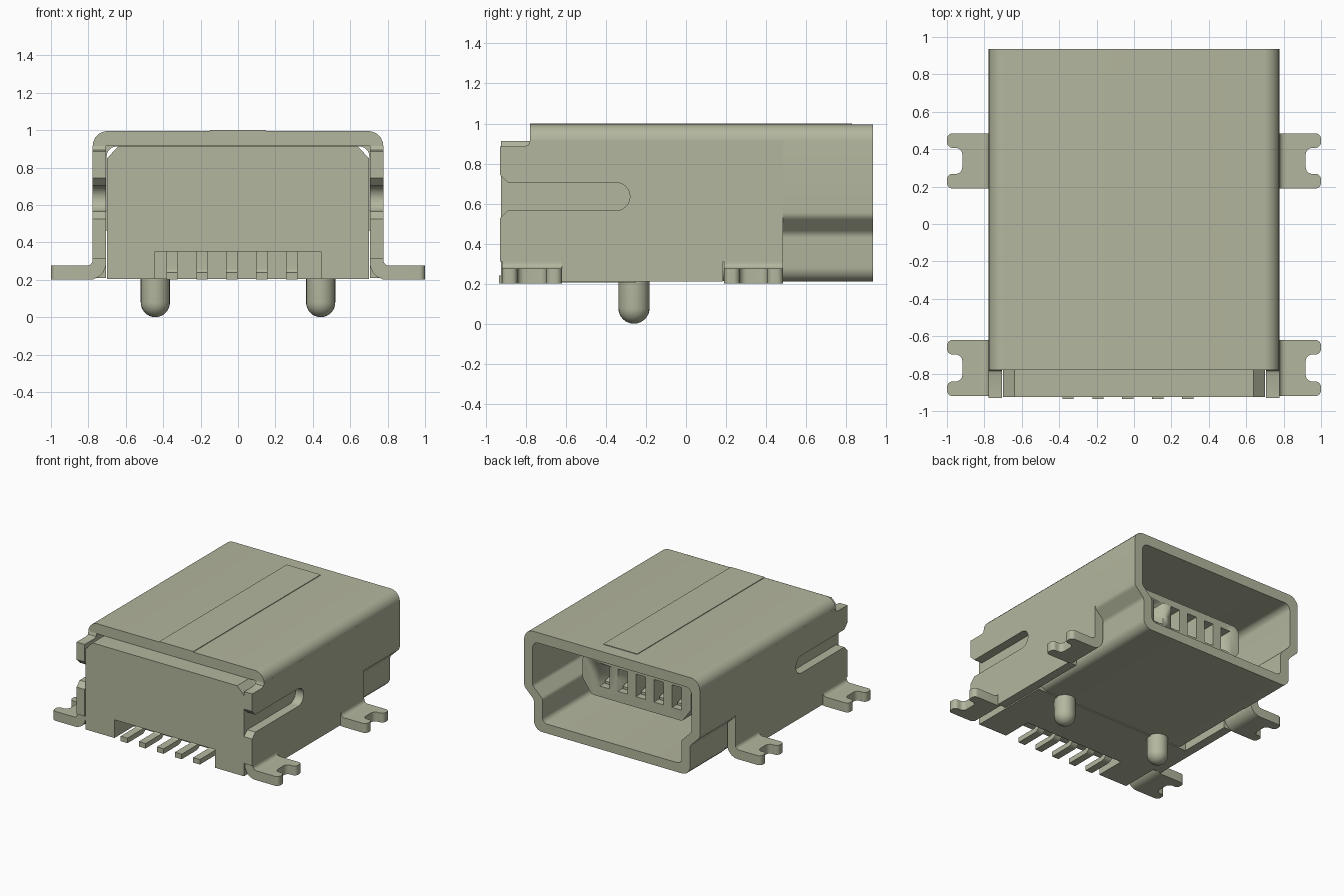
import bpy, bmesh, math
from mathutils import Vector

if "Cube" in bpy.data.objects:
    bpy.data.objects.remove(bpy.data.objects["Cube"], do_unlink=True)

# One putty-grey material for everything
mat = bpy.data.materials.new("putty_grey")
mat.use_nodes = True
COLOUR = (0.45, 0.47, 0.34, 1)
mat.diffuse_color = COLOUR
mat.node_tree.nodes["Principled BSDF"].inputs["Base Color"].default_value = COLOUR


def finish(bm, name):
    bmesh.ops.recalc_face_normals(bm, faces=bm.faces)
    me = bpy.data.meshes.new(name)
    bm.to_mesh(me)
    bm.free()
    me.materials.append(mat)
    ob = bpy.data.objects.new(name, me)
    bpy.context.collection.objects.link(ob)
    bpy.ops.object.select_all(action='DESELECT')
    ob.select_set(True)
    bpy.context.view_layer.objects.active = ob
    bpy.ops.object.shade_smooth_by_angle(angle=math.radians(35))
    return ob


def rounded(corners, n=5):
    """Round a closed 2D polygon given as (u, v, radius) corners."""
    pts = []
    for i, (u, v, r) in enumerate(corners):
        p = Vector((u, v))
        if r == 0:
            pts.append(p)
            continue
        a = (Vector(corners[i - 1][:2]) - p).normalized()
        b = (Vector(corners[(i + 1) % len(corners)][:2]) - p).normalized()
        half = a.angle(b) / 2
        centre = p + (a + b).normalized() * (r / math.sin(half))
        s, e = p + a * r / math.tan(half) - centre, p + b * r / math.tan(half) - centre
        for k in range(n + 1):
            t = k / n
            pts.append(centre + (s * (1 - t) + e * t).normalized() * r)
    return pts


def mirrored(half):
    """Complete a right-hand half outline with its mirror image."""
    return half + [(-u, v, r) for u, v, r in reversed(half)]


def prism(name, pts, lo, hi, axis, hole=None):
    """Extrude an outline along x (y,z), y (x,z) or z (x,y), with an optional matching hole."""
    def place(p, d):
        u, v = p[0], p[1]
        return {'x': (d, u, v), 'y': (u, d, v), 'z': (u, v, d)}[axis]
    bm = bmesh.new()
    loops = [[[bm.verts.new(place(p, d)) for p in ring] for d in (lo, hi)]
             for ring in ([pts, hole] if hole else [pts])]
    n = len(pts)
    for a, b in loops:
        for i in range(n):
            j = (i + 1) % n
            bm.faces.new((a[i], a[j], b[j], b[i]))
    for e in (0, 1):
        if hole:
            o, h = loops[0][e], loops[1][e]
            for i in range(n):
                j = (i + 1) % n
                bm.faces.new((o[i], o[j], h[j], h[i]))
        else:
            bm.faces.new(loops[0][e])
    return finish(bm, name)


def box(name, x0, x1, y0, y1, z0, z1):
    return prism(name, [(x0, y0), (x1, y0), (x1, y1), (x0, y1)], z0, z1, 'z')


# Socket mouth: stepped ring open to the back, and its lining inside the shell
outer = [(.777, .995, .08), (.777, .535, .05), (.69, .45, .05), (.69, .21, .07)]
inner = [(.702, .912, .05), (.702, .56, .04), (.615, .475, .04), (.615, .285, .04)]
lining = [(x - .003, z + (.003 if z < .3 else -.003), r) for x, z, r in outer]
mouth_hole = rounded(mirrored(inner))
prism("socket_mouth", rounded(mirrored(outer)), .485, .935, 'y', mouth_hole)
prism("socket_lining", rounded(mirrored(lining)), -.26, .485, 'y', mouth_hole)

# Shell top with rounded long edges, and the thin raised strip on it
prism("shell_top", rounded(mirrored([(.777, .995, .08), (.777, .914, 0)])[0:4]), -.78, .485, 'y')
box("top_strip", -.15, .15, -.78, .83, .992, 1.0)

# Side walls with the open-ended slot and cut-outs above the feet
slot_end = [(-.35 + .07 * math.cos(a), .635 + .07 * math.sin(a))
            for a in [math.pi / 2 - math.pi * k / 12 for k in range(13)]]
wall = ([(.485, .916), (-.78, .916), (-.787, .893), (-.81, .885), (-.93, .885),
         (-.93, .745), (-.89, .705)] + slot_end +
        [(-.89, .565), (-.93, .525), (-.93, .31), (-.62, .31), (-.62, .21),
         (.185, .21), (.185, .31), (.485, .31)])
for side, s in (("left", 1), ("right", -1)):
    prism(side + "_wall", wall, s * .705, s * .777, 'x')

    # Feet: curved bend out of the wall, then a flat forked tab
    for end, y0, y1 in (("front", -.92, -.62), ("back", .19, .485)):
        bend = rounded([(.705, .31, 0), (.777, .31, 0), (.777, .275, .03),
                        (.83, .275, 0), (.83, .20, 0), (.705, .20, .09)])
        prism(f"{end}_{side}_foot_bend", [(s * p[0], p[1]) for p in bend], y0, y1, 'y')
        tab = rounded([(.83, y0, 0), (1, y0, .03), (1, y0 + .078, .03), (.918, y0 + .078, .035),
                       (.918, y1 - .078, .035), (1, y1 - .078, .03), (1, y1, .03), (.83, y1, 0)])
        prism(f"{end}_{side}_foot_tab", [(s * p[0], p[1]) for p in tab], .20, .275, 'z')

# Insulating body; its front block is notched underneath for the pins
upper = [(.64, .913), (.70, .85), (.70, .205)]
mirror_upper = [(-x, z) for x, z in reversed(upper)]
notch = [(.445, .205), (.445, .35), (-.445, .35), (-.445, .205)]
prism("body_back", upper + mirror_upper, -.68, -.25, 'y')
prism("body_front", upper + notch + mirror_upper, -.925, -.68, 'y')

# Contact tongue with five slots cut in its end
tongue = prism("contact_tongue", rounded(mirrored(
    [(.48, .77, .06), (.48, .56, .03), (.40, .45, .03)])), -.26, .62, 'y')
columns = [-.353 + .16 * i for i in range(5)]
bm = bmesh.new()
for x in columns:
    verts = bmesh.ops.create_cube(bm, size=1)["verts"]
    bmesh.ops.scale(bm, vec=(.085, .4, .18), verts=verts)
    bmesh.ops.translate(bm, vec=(x, .55, .625), verts=verts)
cutter = finish(bm, "slot_cutter")
cutter.hide_render = True
mod = tongue.modifiers.new("slots", 'BOOLEAN')
mod.operation, mod.solver, mod.object = 'DIFFERENCE', 'EXACT', cutter
bpy.ops.object.select_all(action='DESELECT')
bpy.context.view_layer.objects.active = tongue
tongue.select_set(True)
bpy.ops.object.modifier_apply(modifier="slots")
bpy.data.objects.remove(cutter, do_unlink=True)

# Bent solder pins below and spring contacts inside the slots
pin = rounded([(-.935, .20, 0), (-.70, .20, .05), (-.70, .37, 0),
               (-.74, .37, 0), (-.74, .24, .015), (-.935, .24, 0)])
for i, x in enumerate(columns, 1):
    prism(f"solder_pin_{i}", pin, x - .03, x + .03, 'x')
    prism(f"contact_{i}", [(.33, .54), (.57, .54), (.57, .56), (.33, .62)], x - .03, x + .03, 'x')

# Round-ended locating posts
R, SEG = .078, 24
for side, x in (("left", .442), ("right", -.442)):
    bm = bmesh.new()
    prof = [(0, 0)] + [(R * math.sin(a), R - R * math.cos(a))
                       for a in [math.pi / 2 * k / 8 for k in range(1, 9)]] + [(R, .23), (0, .23)]
    vs = [bm.verts.new((x + r, -.26, z)) for r, z in prof]
    edges = [bm.edges.new(vs[k:k + 2]) for k in range(len(vs) - 1)]
    bmesh.ops.spin(bm, geom=vs + edges, cent=(x, -.26, 0), axis=(0, 0, 1),
                   angle=2 * math.pi, steps=SEG)
    bmesh.ops.remove_doubles(bm, verts=bm.verts, dist=1e-4)
    finish(bm, side + "_post")
